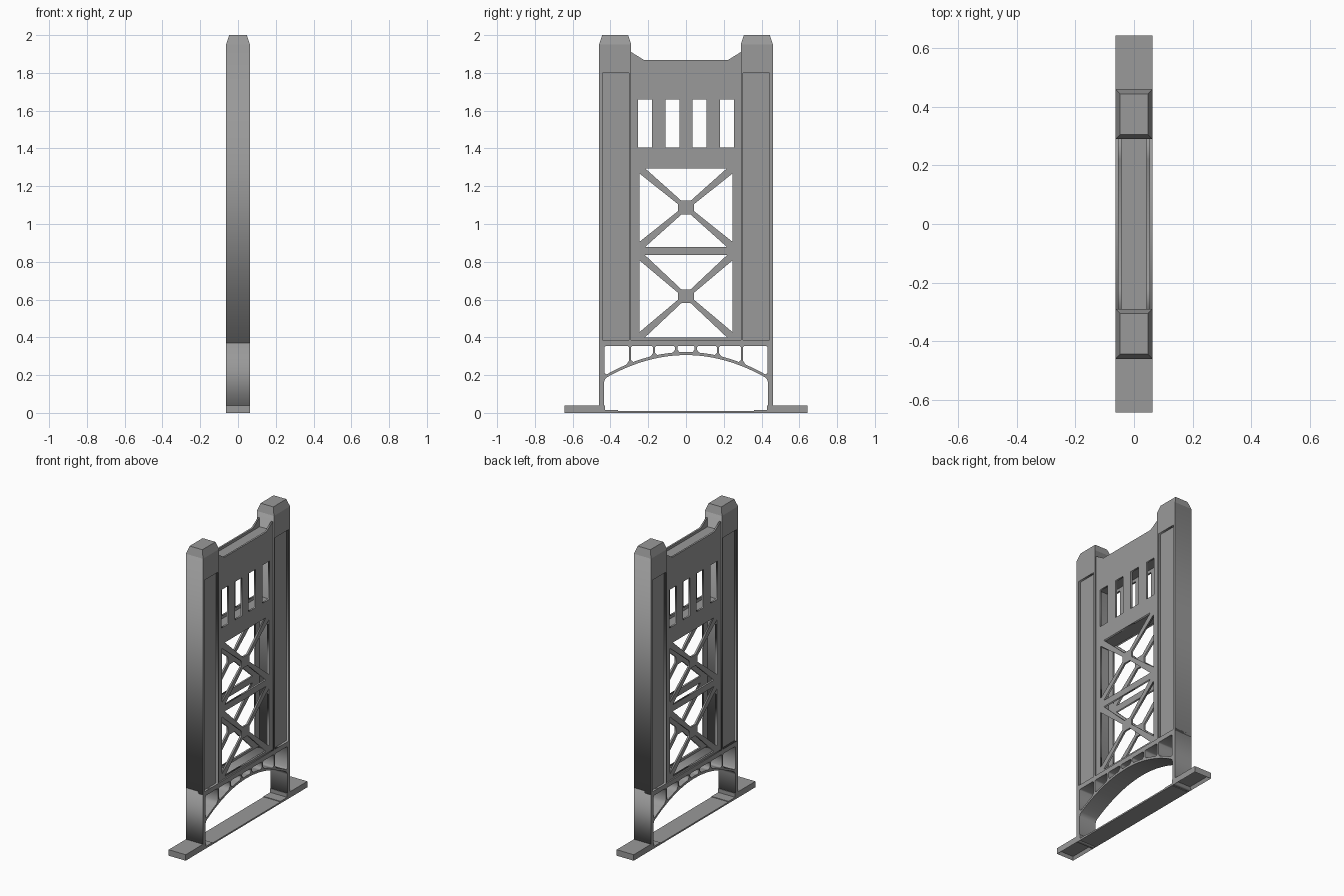
import bpy
import bmesh
from math import radians

cube = bpy.data.objects.get("Cube")
if cube:
    bpy.data.objects.remove(cube)

steel = bpy.data.materials.new("steel_grey")
steel.use_nodes = True
GREY = (0.32, 0.32, 0.32, 1)
steel.diffuse_color = GREY
steel.node_tree.nodes["Principled BSDF"].inputs["Base Color"].default_value = GREY

W = 0.063        # half depth of the towers
WALL = 0.055     # outer face of the centre walls
THICK = 0.012    # centre wall thickness


def add(name, mesh):
    obj = bpy.data.objects.new(name, mesh)
    obj.data.materials.clear()
    obj.data.materials.append(steel)
    bpy.context.collection.objects.link(obj)
    return obj


def sheet(name, outlines, x0, x1):
    """Extrude closed (y, z) outlines from x0 to x1; inner outlines are holes."""
    curve = bpy.data.curves.new(name, "CURVE")
    curve.dimensions = "2D"
    curve.fill_mode = "BOTH"
    curve.extrude = (x1 - x0) / 2
    for points in outlines:
        spline = curve.splines.new("POLY")
        spline.points.add(len(points) - 1)
        spline.use_cyclic_u = True
        for p, (y, z) in zip(spline.points, points):
            p.co = (y, z, 0, 1)
    temp = bpy.data.objects.new(name + "_curve", curve)
    bpy.context.collection.objects.link(temp)
    graph = bpy.context.evaluated_depsgraph_get()
    mesh = bpy.data.meshes.new_from_object(temp.evaluated_get(graph))
    bpy.data.objects.remove(temp)
    obj = add(name, mesh)
    obj.rotation_euler = (radians(90), 0, radians(90))
    obj.location.x = (x0 + x1) / 2
    return obj


def rect(y0, y1, z0, z1):
    return [(y0, z0), (y1, z0), (y1, z1), (y0, z1)]


def box(name, x, y0, y1, z0, z1, top_x=0, top_y=0, hollow=0):
    """Box spanning -x..x; the top can shrink, the underside can be recessed."""
    bm = bmesh.new()
    bmesh.ops.create_cube(bm, size=1)
    for v in bm.verts:
        top = v.co.z > 0
        v.co.x *= 2 * (x - top_x * top)
        v.co.y = (y0 + y1) / 2 + v.co.y * (y1 - y0 - 2 * top_y * top)
        v.co.z = z1 if top else z0
    if hollow:
        bm.normal_update()
        under = [f for f in bm.faces if f.normal.z < -0.9]
        bmesh.ops.inset_region(bm, faces=under, thickness=0.015)
        bmesh.ops.translate(bm, verts=under[0].verts, vec=(0, 0, hollow))
    mesh = bpy.data.meshes.new(name)
    bm.to_mesh(mesh)
    bm.free()
    return add(name, mesh)


def brace_holes(y, z0, z1):
    """Four openings that leave a diagonal cross with a hub plate."""
    zc = (z0 + z1) / 2
    holes = []
    for s, z in ((-1, z0), (1, z1)):
        holes.append([(-y + 0.03, z), (y - 0.03, z),
                      (0.025, zc + s * 0.037), (-0.025, zc + s * 0.037)])
        holes.append([(s * y, z0 + 0.027), (s * y, z1 - 0.027),
                      (s * 0.042, zc + 0.018), (s * 0.042, zc - 0.018)])
    return holes


# Towers with recessed side panels, chamfered caps and hollow footings
for side, s in (("front", -1), ("back", 1)):
    a, b = sorted((s * 0.29, s * 0.46))
    c, d = sorted((s * 0.303, s * 0.442))
    sheet(side + "_tower", [rect(a, b, 0.37, 1.95), rect(c, d, 0.385, 1.80)], -W, W)
    box(side + "_tower_panel", W - 0.015, c, d, 0.385, 1.80)
    box(side + "_tower_cap", W, a, b, 1.95, 2.0, 0.016, 0.016)
    p, q = sorted((s * 0.43, s * 0.643))
    box(side + "_footing", W, p, q, 0, 0.04, hollow=0.02)

# Twin centre walls with windows and cross bracing
outline = [(-0.29, 0.37), (0.29, 0.37), (0.29, 1.91), (0.22, 1.867),
           (-0.22, 1.867), (-0.29, 1.91)]
windows = [rect(y - 0.037, y + 0.037, 1.405, 1.66)
           for y in (-0.217, -0.072, 0.072, 0.217)]
holes = windows + brace_holes(0.247, 0.4, 0.835) + brace_holes(0.247, 0.878, 1.295)
for name, x0 in (("left_wall", WALL - THICK), ("right_wall", -WALL)):
    sheet(name, [outline] + holes, x0, x0 + THICK)

# Floors between the walls
inner = WALL - THICK
box("window_floor", inner, -0.29, 0.29, 1.295, 1.385)
box("roof", inner, -0.29, 0.29, 1.68, 1.85)


# Legs, open arch and deck in one profile
def arch(y):
    return 0.306 - 0.67 * y * y


N = 24
under = [(0.415 * (1 - 2 * i / N), arch(0.415 * (1 - 2 * i / N))) for i in range(N + 1)]
right = [(0.46, 0.0), (0.433, 0.0), (0.433, 0.165), (0.428, 0.18)]
profile = ([(-0.46, 0.385), (0.46, 0.385)] + right + under
           + [(-y, z) for y, z in reversed(right)])
cells = []
posts = [-0.438, -0.297, -0.17, -0.052, 0.052, 0.17, 0.297, 0.438]
for y0, y1 in zip(posts, posts[1:]):
    y0, y1, r = y0 + 0.006, y1 - 0.006, 0.012
    floor = [y0 + r + (y1 - y0 - 2 * r) * i / 4 for i in range(5)]
    cell = [(y0, arch(y0) + 0.03)] + [(y, arch(y) + 0.016) for y in floor]
    cell += [(y1, arch(y1) + 0.03), (y1, 0.348), (y1 - 0.006, 0.354),
             (y0 + 0.006, 0.354), (y0, 0.348)]
    cells.append(cell)
sheet("arch_and_legs", [profile] + cells, -W, W)

# Thin floor strip joining the footings
box("base_strip", W, -0.43, 0.43, 0, 0.01)
for side, s in (("front", -1), ("back", 1)):
    a, b = sorted((s * 0.36, s * 0.43))
    box(side + "_base_step", W, a, b, 0.005, 0.014)
